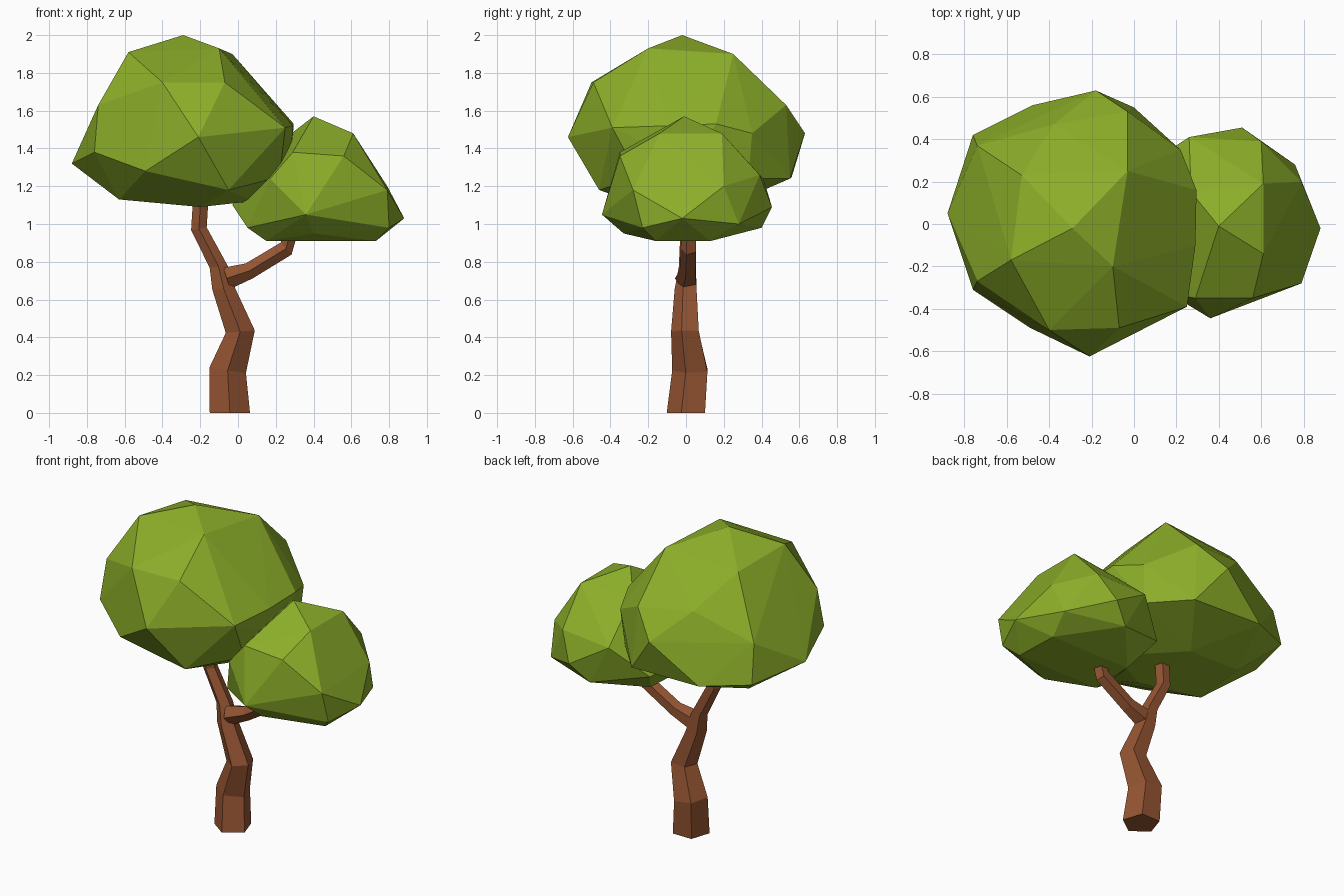
import bpy, bmesh, math
from mathutils import Vector


def material(name, rgb):
    m = bpy.data.materials.new(name)
    m.diffuse_color = (*rgb, 1)
    return m


LEAF = material("leaf green", (0.26, 0.42, 0.022))
BARK = material("bark brown", (0.30, 0.09, 0.032))


def finish(name, bm, mat):
    bmesh.ops.recalc_face_normals(bm, faces=bm.faces)
    me = bpy.data.meshes.new(name)
    bm.to_mesh(me)
    bm.free()
    me.materials.append(mat)
    ob = bpy.data.objects.new(name, me)
    bpy.context.collection.objects.link(ob)
    return ob


def canopy(name, points):
    """Faceted leaf clump: convex hull around a few corner points."""
    bm = bmesh.new()
    for p in points:
        bm.verts.new(p)
    bmesh.ops.convex_hull(bm, input=bm.verts)
    loose = [v for v in bm.verts if not v.link_faces]
    bmesh.ops.delete(bm, geom=loose, context='VERTS')
    return finish(name, bm, LEAF)


def limb(name, sections):
    """Five-sided tube through (x, y, z, radius, tilt about y in degrees)."""
    bm = bmesh.new()
    rings = []
    for x, y, z, r, tilt in sections:
        t = math.radians(tilt)
        ring = []
        for i in range(5):
            a = -math.pi / 2 + i * math.tau / 5
            u, v = r * math.cos(a), r * math.sin(a)
            ring.append(bm.verts.new(Vector((x + u * math.cos(t), y + v, z - u * math.sin(t)))))
        rings.append(ring)
    for lo, hi in zip(rings, rings[1:]):
        for i in range(5):
            j = (i + 1) % 5
            bm.faces.new((lo[i], lo[j], hi[j], hi[i]))
    bm.faces.new(rings[0][::-1])
    bm.faces.new(rings[-1])
    return finish(name, bm, BARK)


# Large upper canopy
canopy("large_canopy", [
    (-0.29, -0.02, 2.0), (-0.58, -0.17, 1.91), (-0.10, -0.20, 1.93),
    (-0.03, 0.25, 1.90), (-0.53, 0.23, 1.87),
    (-0.40, -0.50, 1.75), (-0.07, -0.49, 1.75), (-0.74, -0.27, 1.63),
    (-0.38, 0.47, 1.67), (-0.03, 0.53, 1.63),
    (-0.88, 0.05, 1.32), (-0.76, -0.31, 1.38), (-0.49, -0.49, 1.28),
    (-0.21, -0.625, 1.46), (0.25, -0.39, 1.51), (0.29, -0.10, 1.52),
    (0.295, 0.16, 1.53), (0.22, 0.35, 1.48), (-0.18, 0.63, 1.48),
    (-0.74, 0.37, 1.52), (-0.76, 0.42, 1.28), (-0.48, 0.56, 1.25),
    (0.22, -0.25, 1.25), (-0.05, -0.46, 1.18), (0.20, 0.33, 1.24),
    (0.0, 0.55, 1.24), (0.28, 0.02, 1.32),
    (0.07, -0.08, 1.12), (-0.20, -0.20, 1.09), (-0.63, -0.15, 1.13),
    (-0.22, 0.25, 1.11), (-0.60, 0.22, 1.14),
])

# Small lower canopy
canopy("small_canopy", [
    (0.40, -0.01, 1.57), (0.61, -0.14, 1.48), (0.61, 0.19, 1.48),
    (0.56, -0.35, 1.36), (0.29, -0.35, 1.38), (0.27, 0.15, 1.47),
    (0.79, 0.20, 1.20), (0.60, 0.39, 1.26), (0.26, 0.41, 1.24),
    (0.88, -0.02, 1.03), (0.79, -0.28, 1.18), (0.80, -0.23, 0.98),
    (0.36, -0.445, 1.05), (0.51, 0.455, 1.09), (0.76, 0.28, 1.00),
    (0.17, -0.33, 1.24), (-0.03, 0.0, 1.10), (0.06, 0.28, 1.06),
    (0.05, -0.18, 0.98), (0.40, -0.33, 0.95), (0.73, -0.16, 0.91),
    (0.72, 0.13, 0.91), (0.15, -0.16, 0.91), (0.16, 0.13, 0.91),
    (0.40, 0.40, 0.98),
])

# Crooked trunk running up into the left branch
limb("trunk", [
    (-0.043, 0.01, 0.0, 0.112, 0), (-0.055, 0.03, 0.225, 0.103, 8),
    (0.012, 0.002, 0.43, 0.081, -5), (-0.075, 0.004, 0.655, 0.064, -3),
    (-0.103, 0.012, 0.775, 0.050, -8), (-0.207, 0.015, 0.975, 0.044, -10),
    (-0.195, 0.015, 1.17, 0.043, 3),
])

# Right branch bending up into the small canopy
limb("right_branch", [
    (-0.06, 0.003, 0.712, 0.062, 72), (0.06, 0.012, 0.752, 0.046, 65),
    (0.255, 0.017, 0.870, 0.045, 48), (0.285, 0.017, 0.99, 0.043, 5),
])
